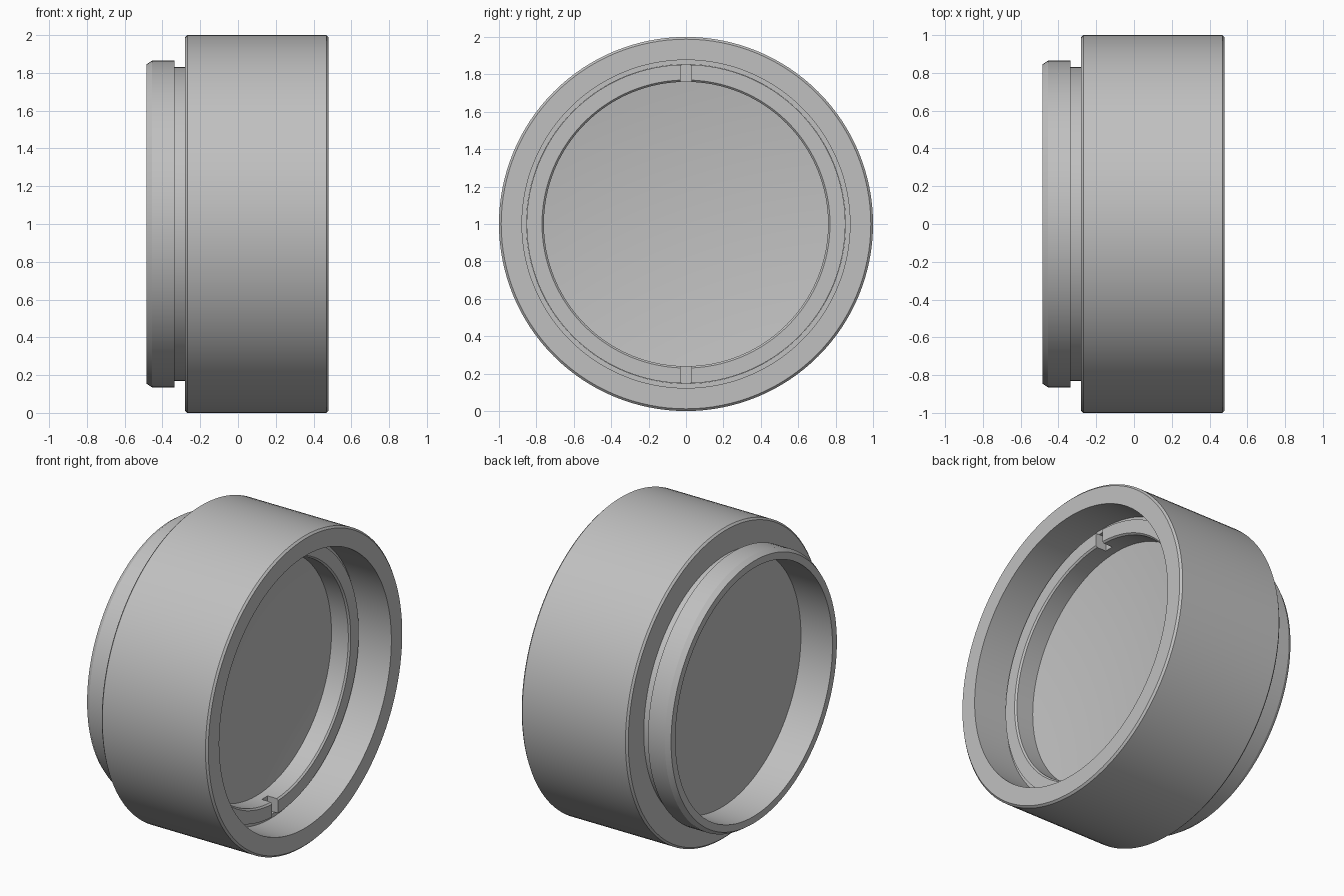
import bpy, bmesh, math
from mathutils import Matrix, Vector

if "Cube" in bpy.data.objects:
    bpy.data.objects.remove(bpy.data.objects["Cube"], do_unlink=True)

SEGMENTS = 128
CENTRE = Vector((0, 0, 1))

metal = bpy.data.materials.new("satin grey")
metal.use_nodes = True
metal.diffuse_color = (0.53, 0.53, 0.53, 1)
metal.node_tree.nodes["Principled BSDF"].inputs["Base Color"].default_value = (0.53, 0.53, 0.53, 1)


def add_object(name, bm):
    bmesh.ops.recalc_face_normals(bm, faces=bm.faces)
    mesh = bpy.data.meshes.new(name)
    bm.to_mesh(mesh)
    bm.free()
    mesh.materials.append(metal)
    obj = bpy.data.objects.new(name, mesh)
    bpy.context.collection.objects.link(obj)
    return obj


def revolve(name, profile, closed=True):
    """Turn a list of (x, radius) points about the horizontal x axis."""
    bm = bmesh.new()
    verts = [bm.verts.new(CENTRE + Vector((x, 0, r))) for x, r in profile]
    edges = [bm.edges.new(pair) for pair in zip(verts, verts[1:])]
    if closed:
        edges.append(bm.edges.new((verts[-1], verts[0])))
    bmesh.ops.spin(bm, geom=verts + edges, cent=CENTRE, axis=(1, 0, 0),
                   angle=math.tau, steps=SEGMENTS, use_merge=True)
    bmesh.ops.remove_doubles(bm, verts=bm.verts, dist=1e-5)
    return add_object(name, bm)


def smooth(obj):
    bpy.ops.object.select_all(action='DESELECT')
    obj.select_set(True)
    bpy.context.view_layer.objects.active = obj
    bpy.ops.object.shade_smooth_by_angle(angle=math.radians(25))


# Barrel with its rear mounting flange, neck groove and stepped bore
housing = revolve("housing", [
    (-0.485, 0.80), (-0.485, 0.845), (-0.455, 0.865), (-0.335, 0.865),
    (-0.335, 0.83), (-0.28, 0.83), (-0.28, 0.988), (-0.268, 1.0),
    (0.468, 1.0), (0.48, 0.988), (0.48, 0.877), (0.24, 0.877),
    (0.24, 0.853), (0.14, 0.853), (0.14, 0.80),
])

# Lens: flat at the rear, a shallow dish at the front
DISH, RADIUS, STEPS = 0.06, 0.80, 10
dish = [(0.14 - DISH * (1 - (i / STEPS) ** 2), RADIUS * i / STEPS)
        for i in range(STEPS, -1, -1)]
lens = revolve("lens", [(-0.26, 0), (-0.26, RADIUS)] + dish, closed=False)

# Retaining ring with a chamfered inner edge
ring = revolve("retaining_ring", [
    (0.135, 0.76), (0.255, 0.76), (0.265, 0.77), (0.265, 0.852), (0.135, 0.852),
])

# Spanner slots at the top and bottom of the ring
for side in (1, -1):
    bm = bmesh.new()
    bmesh.ops.create_cube(bm, size=1, matrix=Matrix.Translation(
        CENTRE + Vector((0.25, 0, side * 0.81))) @ Matrix.Diagonal((0.12, 0.06, 0.2, 1)))
    cutter = add_object("slot_cutter", bm)
    cutter.hide_render = True
    cut = ring.modifiers.new("slot", 'BOOLEAN')
    cut.operation, cut.solver, cut.object = 'DIFFERENCE', 'EXACT', cutter
    bpy.context.view_layer.objects.active = ring
    bpy.ops.object.modifier_apply(modifier=cut.name)
    bpy.data.objects.remove(cutter, do_unlink=True)

for part in (housing, lens, ring):
    smooth(part)
